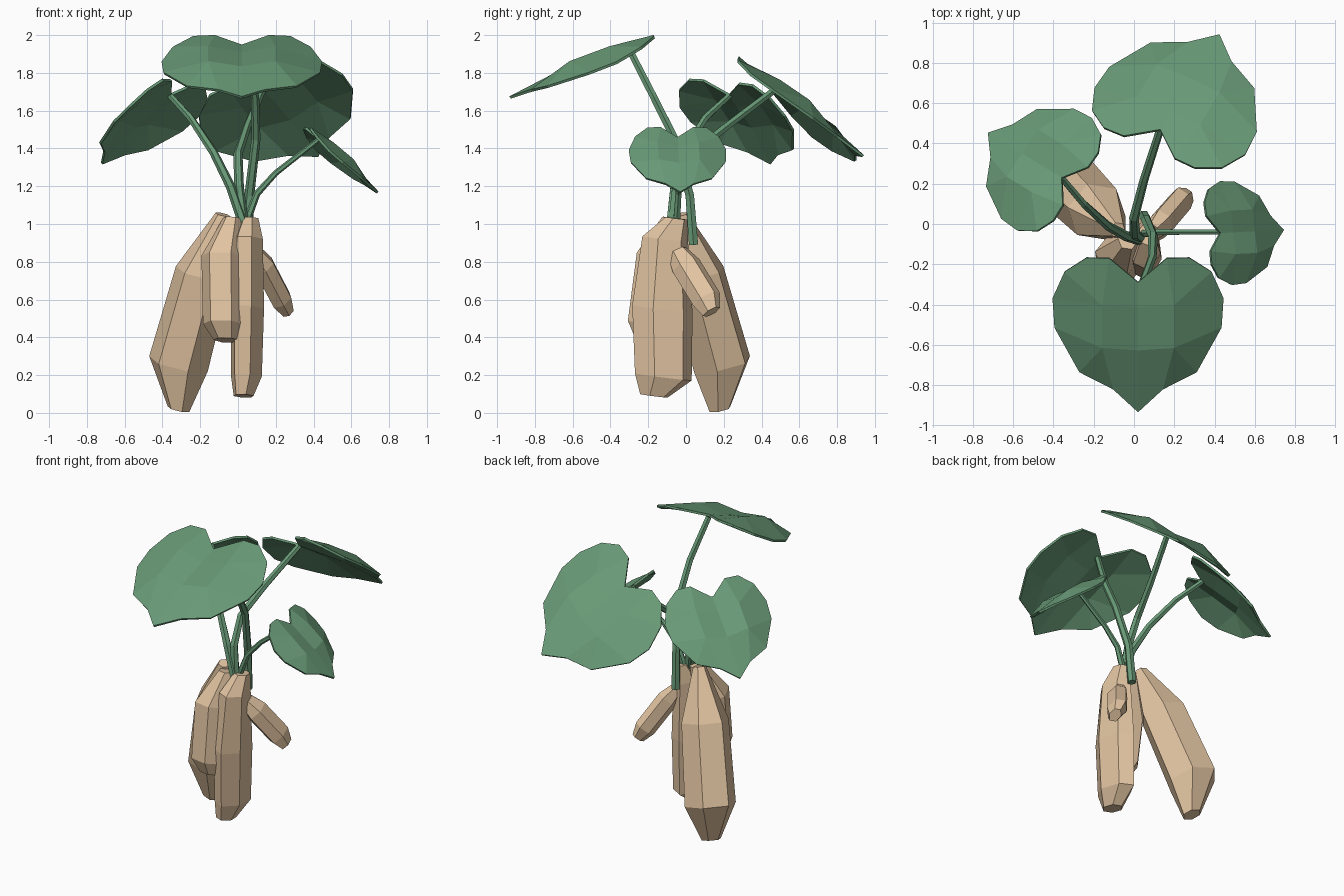
import bpy, bmesh, math
from mathutils import Vector

if "Cube" in bpy.data.objects:
    bpy.data.objects.remove(bpy.data.objects["Cube"])


def material(name, rgb):
    m = bpy.data.materials.new(name)
    m.diffuse_color = (*rgb, 1)
    m.use_nodes = True
    m.node_tree.nodes["Principled BSDF"].inputs["Base Color"].default_value = m.diffuse_color
    return m


TAN = material("tan root", (0.76, 0.555, 0.36))
GREEN = material("leaf green", (0.14, 0.32, 0.182))


def finish(name, bm, mat):
    bmesh.ops.recalc_face_normals(bm, faces=bm.faces)
    mesh = bpy.data.meshes.new(name)
    bm.to_mesh(mesh)
    bm.free()
    mesh.materials.append(mat)
    ob = bpy.data.objects.new(name, mesh)
    bpy.context.collection.objects.link(ob)
    return ob


def loft(name, rings, sides, mat, phase=0.0, straight=False):
    """Skin rings (x, y, z, radius_x, radius_y) along a path, capped at both ends."""
    bm = bmesh.new()
    pts = [Vector(r[:3]) for r in rings]
    loops = []
    for i, r in enumerate(rings):
        a, b = max(i - 1, 0), min(i + 1, len(pts) - 1)
        axis = (pts[-1] - pts[0] if straight else pts[b] - pts[a]).normalized()
        v = axis.cross(Vector((1, 0, 0))).normalized()
        u = v.cross(axis).normalized()
        angles = [phase + math.tau * k / sides for k in range(sides)]
        loops.append([bm.verts.new(pts[i] + u * r[3] * math.cos(t) + v * r[-1] * math.sin(t))
                      for t in angles])
    for p, q in zip(loops, loops[1:]):
        for k in range(sides):
            n = (k + 1) % sides
            bm.faces.new((p[k], p[n], q[n], q[k]))
    bm.faces.new(loops[0])
    bm.faces.new(loops[-1])
    return finish(name, bm, mat)


# Heart half: (side, forward, lift); the leaf is mirrored across the spine
HALF = {
    "o1": (.145, -.12, .0), "o2": (.26, -.12, -.005), "o3": (.37, -.04, -.03),
    "o4": (.43, .10, -.05), "o5": (.42, .245, -.045), "o6": (.295, .46, -.025),
    "o7": (.125, .54, -.01), "m1": (.18, .10, .035), "m2": (.18, .31, .045),
}
SPINE = {"o0": (0, 0, 0), "c1": (0, .12, .01), "c2": (0, .33, .025), "o8": (0, .65, 0)}
FACES = ["o0 o1 m1 c1", "o1 o2 o3 m1", "m1 o3 o4", "m1 o4 o5 m2", "m2 o5 o6",
         "c1 m1 m2 c2", "m2 o6 o7", "c2 m2 o7 o8"]


def leaf(name, notch, forward, side):
    """forward: notch to tip; side: spine to the widest point."""
    bm = bmesh.new()
    n0, f, s = Vector(notch), Vector(forward), Vector(side)
    up = s.cross(f).normalized()
    if up.z < 0:
        up = -up
    size = f.length / 0.66

    def place(p, sign):
        return bm.verts.new(n0 + s * (sign * p[0] / .43) + f * (p[1] / .64) + up * p[2] * size)

    spine = {k: place(p, 1) for k, p in SPINE.items()}
    for sign in (1, -1):
        vs = {k: place(p, sign) for k, p in HALF.items()}
        vs.update(spine)
        for face in FACES:
            bm.faces.new([vs[k] for k in face.split()])
    # Face the blade upwards, then add thickness below it
    ob = finish(name, bm, GREEN)
    if sum(p.normal.z for p in ob.data.polygons) < 0:
        ob.data.flip_normals()
    mod = ob.modifiers.new("thickness", 'SOLIDIFY')
    mod.thickness = 0.014
    mod.offset = -1


# Leaves
leaf("front_leaf", (.02, -.29, 1.95), (0, -.635, -.27), (.425, 0, 0))
leaf("back_leaf", (.13, .47, 1.725), (.29, .465, -.355), (.375, -.165, .165))
leaf("left_leaf", (-.36, .23, 1.69), (-.36, .22, -.36), (-.185, -.28, .025))
leaf("right_leaf", (.43, -.045, 1.46), (.31, .015, -.285), (-.03, .258, 0))


# Stems, tapering towards the leaves
def stem(name, pts, r0, r1):
    last = len(pts) - 1
    loft(name, [(*p, r0 + (r1 - r0) * i / last) for i, p in enumerate(pts)], 6, GREEN)


stem("front_stem", [(.05, .04, .89), (.06, .02, 1.15), (.095, -.06, 1.45),
                    (.09, -.17, 1.67), (.04, -.30, 1.925)], .028, .02)
stem("back_stem", [(.03, -.07, 1.0), (.005, -.05, 1.2), (.0, .03, 1.37),
                   (.05, .22, 1.52), (.13, .47, 1.71)], .028, .02)
stem("left_stem", [(.03, -.08, 1.0), (-.04, -.06, 1.2), (-.13, -.01, 1.38),
                   (-.25, .10, 1.56), (-.36, .23, 1.68)], .028, .017)
stem("right_stem", [(.04, -.05, 1.0), (.10, -.04, 1.16), (.20, -.04, 1.27),
                    (.43, -.04, 1.45)], .021, .013)

# Tuberous roots
loft("large_left_root", [(-.08, -.03, 1.05, .04), (-.185, .06, .74, .15),
                         (-.315, .19, .26, .162), (-.315, .18, .02, .06)],
     6, TAN, 0.2, True)
loft("large_right_root", [(.065, -.05, 1.03, .045, .06), (.055, -.11, .92, .08, .125),
                          (.05, -.125, .55, .092, .165), (.045, -.12, .19, .085, .155),
                          (.03, -.17, .09, .055, .075)],
     6, TAN, 0.3, True)
loft("front_root", [(-.03, -.08, 1.03, .05), (-.08, -.155, .83, .115),
                    (-.075, -.205, .47, .112), (-.06, -.205, .385, .07)],
     6, TAN, 0.15, True)
loft("small_side_root", [(.09, -.045, .85, .04, .055), (.135, .0, .78, .062, .08),
                         (.23, .11, .60, .06, .08), (.265, .135, .535, .035, .05)],
     6, TAN, 0.3, True)
